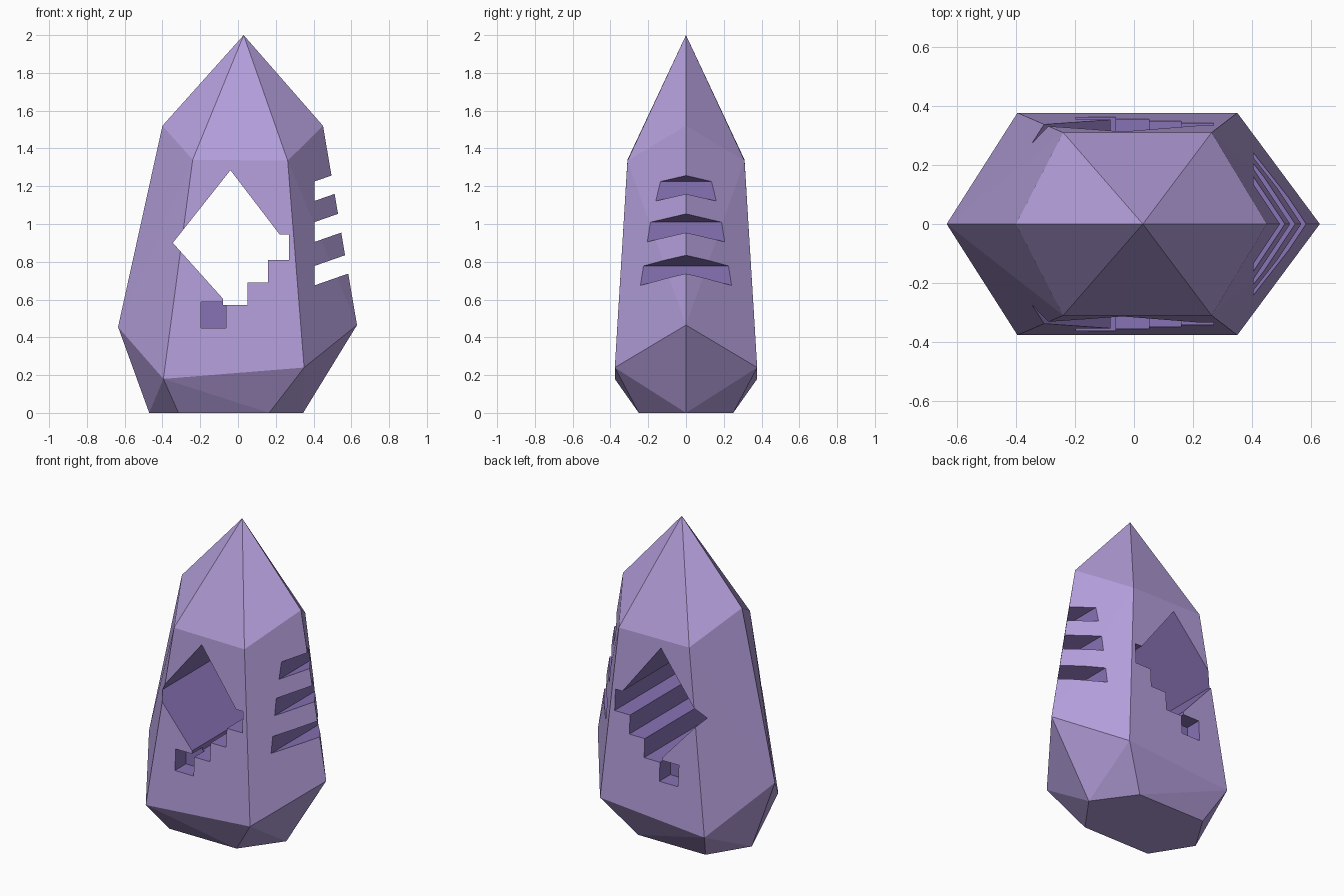
import bpy
import bmesh

if "Cube" in bpy.data.objects:
    bpy.data.objects.remove(bpy.data.objects["Cube"], do_unlink=True)


def make_material(name, rgb):
    mat = bpy.data.materials.new(name)
    mat.use_nodes = True
    mat.diffuse_color = (*rgb, 1)
    mat.node_tree.nodes["Principled BSDF"].inputs["Base Color"].default_value = (*rgb, 1)
    return mat


materials = [make_material("pale violet", (0.45, 0.34, 0.70)),
             make_material("deep violet", (0.245, 0.17, 0.46))]


def add_object(name, bm):
    mesh = bpy.data.meshes.new(name)
    bm.to_mesh(mesh)
    bm.free()
    for mat in materials:
        mesh.materials.append(mat)
    obj = bpy.data.objects.new(name, mesh)
    bpy.context.collection.objects.link(obj)
    return obj


def prism(name, outline, y0, y1):
    """Extrude an x-z outline along y; all faces use the cut colour."""
    bm = bmesh.new()
    face = bm.faces.new([bm.verts.new((x, y0, z)) for x, z in outline])
    moved = bmesh.ops.extrude_face_region(bm, geom=[face], use_keep_orig=True)["geom"]
    bmesh.ops.translate(bm, vec=(0, y1 - y0, 0),
                        verts=[v for v in moved if isinstance(v, bmesh.types.BMVert)])
    bmesh.ops.recalc_face_normals(bm, faces=bm.faces)
    for f in bm.faces:
        f.material_index = 1
    return add_object(name, bm)


# Crystal body: uneven hexagonal rings, each with two tips and mirrored corners
# tip left, tip right, tip z's, corner left, corner right, corner z's, half depth
rings = [
    ((-0.47, 0.0), (0.345, 0.0), (-0.315, 0.0), (0.165, 0.0), 0.25),
    ((-0.635, 0.455), (0.63, 0.465), (-0.395, 0.18), (0.35, 0.24), 0.377),
    ((-0.40, 1.52), (0.45, 1.52), (-0.24, 1.34), (0.263, 1.335), 0.31),
]
bm = bmesh.new()
bm.verts.new((0.03, 0, 2))
for tip_l, tip_r, corner_l, corner_r, depth in rings:
    for x, z in (tip_l, tip_r):
        bm.verts.new((x, 0, z))
    for x, z in (corner_l, corner_r):
        for side in (-1, 1):
            bm.verts.new((x, side * depth, z))
bmesh.ops.convex_hull(bm, input=bm.verts)
bmesh.ops.dissolve_limit(bm, angle_limit=0.005, verts=bm.verts, edges=bm.edges)
bmesh.ops.recalc_face_normals(bm, faces=bm.faces)
crystal = add_object("crystal", bm)

# Diamond window with a stepped lower edge, straight through the body
window = [(-0.345, 0.90), (-0.04, 1.285), (0.22, 0.945), (0.27, 0.945),
          (0.27, 0.81), (0.16, 0.81), (0.16, 0.69), (0.05, 0.69),
          (0.05, 0.57), (-0.08, 0.57), (-0.08, 0.605)]
cutters = [prism("window_cutter", window, -1, 1)]

# Square pits on the front and back
pit = [(-0.197, 0.45), (-0.063, 0.45), (-0.063, 0.586), (-0.197, 0.586)]
for side in (-1, 1):
    cutters.append(prism("pit_cutter", pit, side * 0.25, side * 0.6))

# Three sloping slots across the edge
for low, high in ((1.122, 1.225), (0.905, 1.01), (0.675, 0.778)):
    x0, x1, rise = 0.405, 0.905, 0.175
    slot = [(x0, low), (x1, low + rise), (x1, high + rise), (x0, high)]
    cutters.append(prism("slot_cutter", slot, -1, 1))

# Carve the body, then discard the cutters
bpy.context.view_layer.objects.active = crystal
for cutter in cutters:
    cutter.hide_render = True
    mod = crystal.modifiers.new("carve", "BOOLEAN")
    mod.operation = "DIFFERENCE"
    mod.solver = "EXACT"
    mod.object = cutter
    bpy.ops.object.modifier_apply(modifier=mod.name)
    bpy.data.objects.remove(cutter, do_unlink=True)
